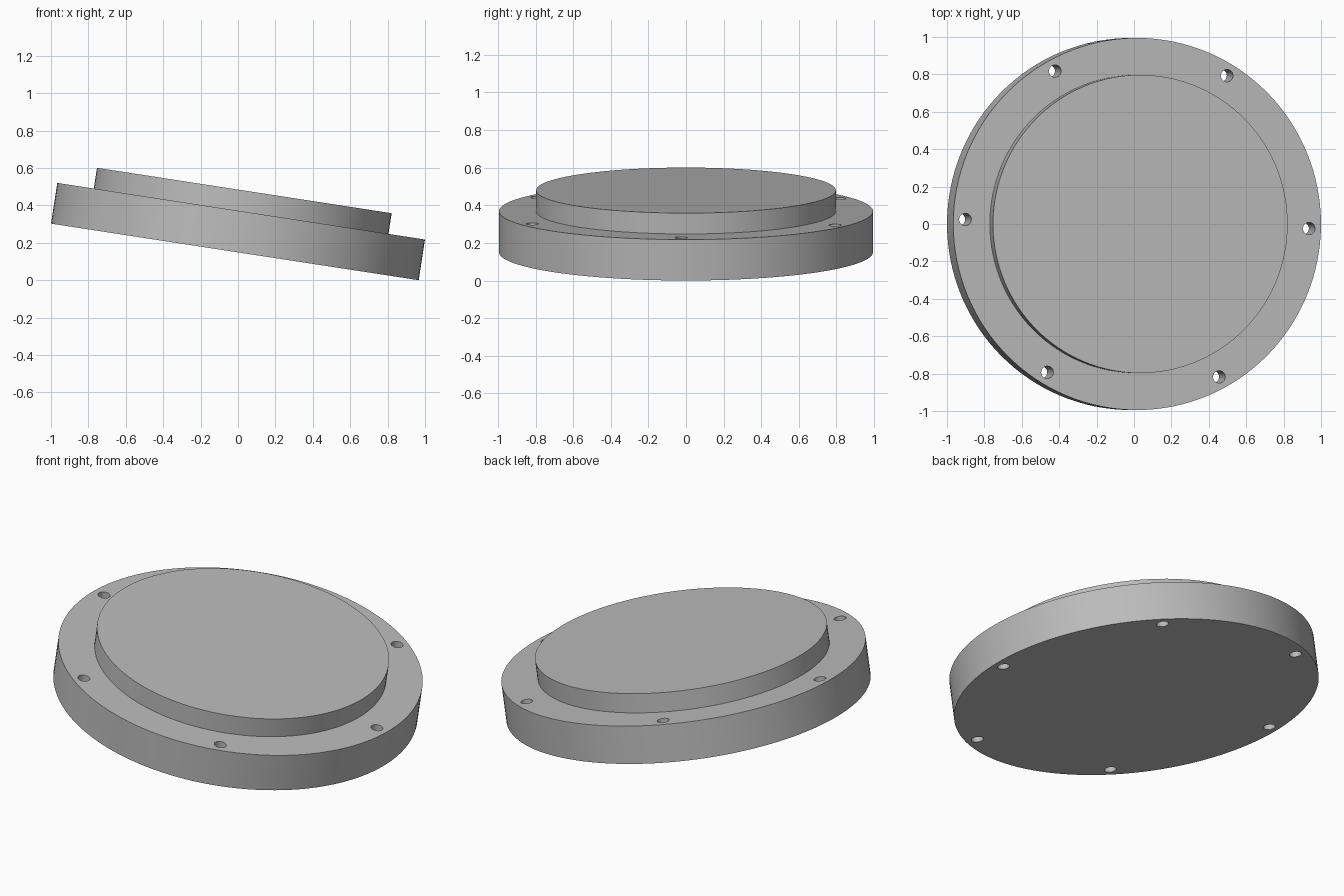
import bpy
import bmesh
import math
from mathutils import Matrix, Vector

RADIUS, THICK = 0.9945, 0.22
BOSS_RADIUS, BOSS_TOP = 0.797, 0.332
HOLE_RADIUS, HOLE_CIRCLE, HOLES = 0.033, 0.93, 6
TILT = math.radians(8.75)
SEGMENTS = 128

cube = bpy.data.objects.get("Cube")
if cube:
    bpy.data.objects.remove(cube, do_unlink=True)

grey = bpy.data.materials.new("plain grey")
grey.use_nodes = True
colour = (0.5, 0.5, 0.5, 1)
grey.diffuse_color = colour
grey.node_tree.nodes["Principled BSDF"].inputs["Base Color"].default_value = colour


def add_object(name, bm):
    bmesh.ops.recalc_face_normals(bm, faces=bm.faces)
    mesh = bpy.data.meshes.new(name)
    bm.to_mesh(mesh)
    bm.free()
    mesh.materials.append(grey)
    obj = bpy.data.objects.new(name, mesh)
    bpy.context.collection.objects.link(obj)
    return obj


# Stepped disc: stacked rings bridged by side walls, capped at both ends
bm = bmesh.new()
profile = [(RADIUS, 0), (RADIUS, THICK), (BOSS_RADIUS, THICK), (BOSS_RADIUS, BOSS_TOP)]
rings = []
for r, z in profile:
    ring = bmesh.ops.create_circle(bm, segments=SEGMENTS, radius=r,
                                   matrix=Matrix.Translation((0, 0, z)))
    rings.append(ring["verts"])
for low, high in zip(rings, rings[1:]):
    for i in range(SEGMENTS):
        j = (i + 1) % SEGMENTS
        bm.faces.new((low[i], low[j], high[j], high[i]))
bm.faces.new(rings[0])
bm.faces.new(rings[-1])
flange = add_object("stepped_flange", bm)

# Ring of bolt holes through the rim
bm = bmesh.new()
for k in range(HOLES):
    angle = math.radians(-1.5) + k * math.tau / HOLES
    centre = Vector((HOLE_CIRCLE * math.cos(angle), HOLE_CIRCLE * math.sin(angle), THICK / 2))
    bmesh.ops.create_cone(bm, cap_ends=True, segments=32, radius1=HOLE_RADIUS,
                          radius2=HOLE_RADIUS, depth=THICK * 2,
                          matrix=Matrix.Translation(centre))
cutter = add_object("bolt_hole_cutter", bm)

cut = flange.modifiers.new("bolt holes", 'BOOLEAN')
cut.operation = 'DIFFERENCE'
cut.solver = 'EXACT'
cut.object = cutter
bpy.ops.object.select_all(action='DESELECT')
bpy.context.view_layer.objects.active = flange
flange.select_set(True)
bpy.ops.object.modifier_apply(modifier=cut.name)
bpy.data.objects.remove(cutter, do_unlink=True)
bpy.ops.object.shade_smooth_by_angle(angle=math.radians(30))

# Lean the disc towards +x, lowest edge on the floor
flange.rotation_euler = (0, TILT, 0)
flange.location = (-THICK * math.sin(TILT) / 2, 0, RADIUS * math.sin(TILT))
